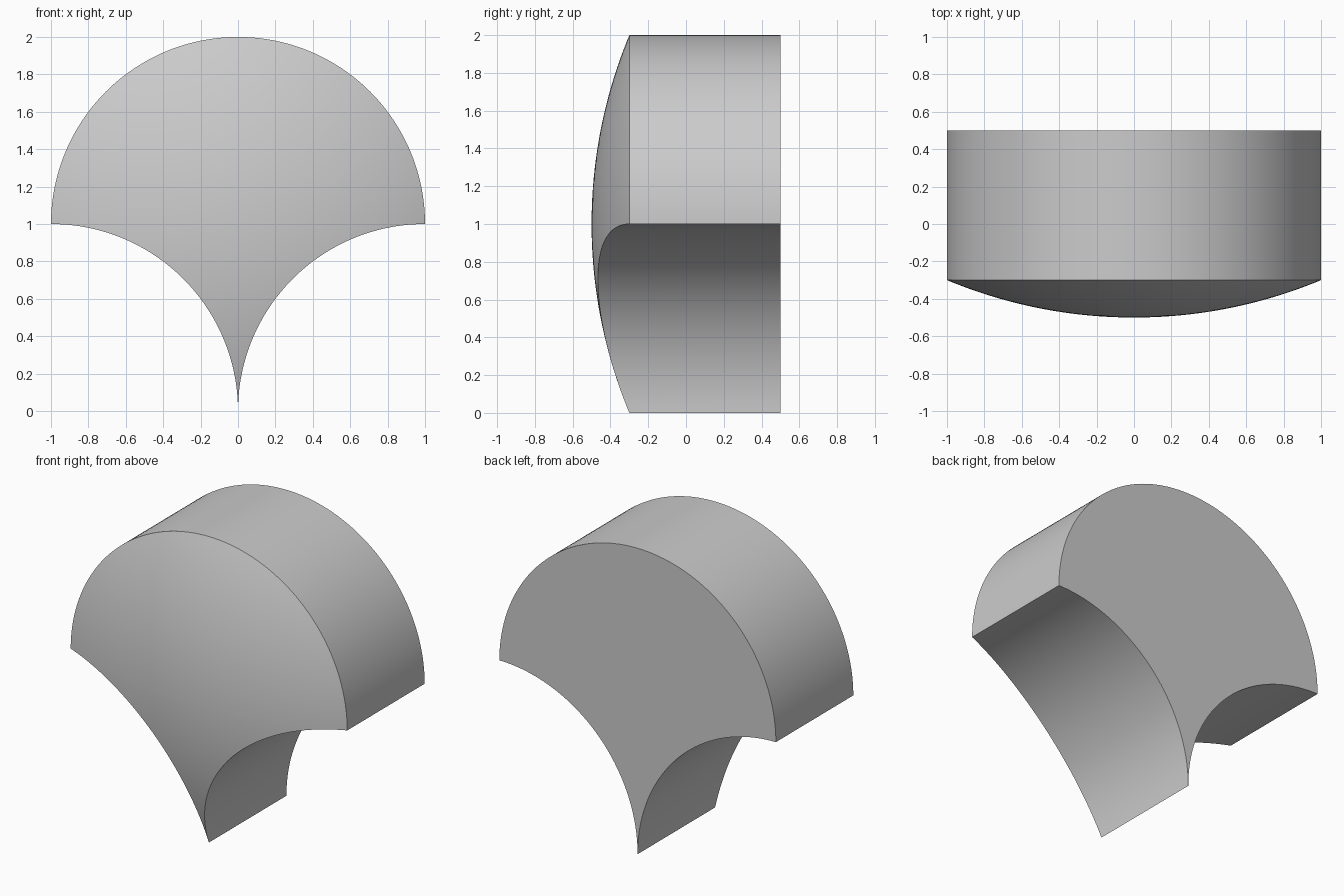
import bpy, bmesh
from math import sin, cos, pi, sqrt

if "Cube" in bpy.data.objects:
    bpy.data.objects.remove(bpy.data.objects["Cube"])

DOME_R = 2.6      # radius of the spherical front face
BACK_Y = 0.5
RINGS = 24


def front_y(x, z):
    """Depth of the domed front, bulging around (0, 1)."""
    return DOME_R - 0.5 - sqrt(DOME_R ** 2 - x * x - (z - 1) ** 2)


def arc(cx, cz, a0, a1, n):
    """Unit arc points, leaving out the last one."""
    return [(cx + cos(a0 + (a1 - a0) * i / n), cz + sin(a0 + (a1 - a0) * i / n))
            for i in range(n)]


# Fish-scale outline: half circle on top, two concave quarter circles below
outline = (arc(0, 1, 0, pi, 96)
           + arc(-1, 0, pi / 2, 0, 48)
           + arc(1, 0, pi, pi / 2, 48))
n = len(outline)

bm = bmesh.new()

# Domed front, made of rings shrinking towards the centre
center = bm.verts.new((0, front_y(0, 1), 1))
rings = []
for j in range(1, RINGS + 1):
    t = j / RINGS
    pts = [(x * t, 1 + (z - 1) * t) for x, z in outline]
    rings.append([bm.verts.new((x, front_y(x, z), z)) for x, z in pts])
# Back outline
back = [bm.verts.new((x, BACK_Y, z)) for x, z in outline]

for i in range(n):
    k = (i + 1) % n
    bm.faces.new((center, rings[0][i], rings[0][k]))
    for a, b in zip(rings, rings[1:] + [back]):
        bm.faces.new((a[i], b[i], b[k], a[k]))

# Flat back
bm.faces.new(back)
bmesh.ops.recalc_face_normals(bm, faces=bm.faces)

mesh = bpy.data.meshes.new("scale_tile")
bm.to_mesh(mesh)
bm.free()
tile = bpy.data.objects.new("scale_tile", mesh)
bpy.context.collection.objects.link(tile)
bpy.context.view_layer.objects.active = tile
tile.select_set(True)
bpy.ops.object.shade_smooth_by_angle()
